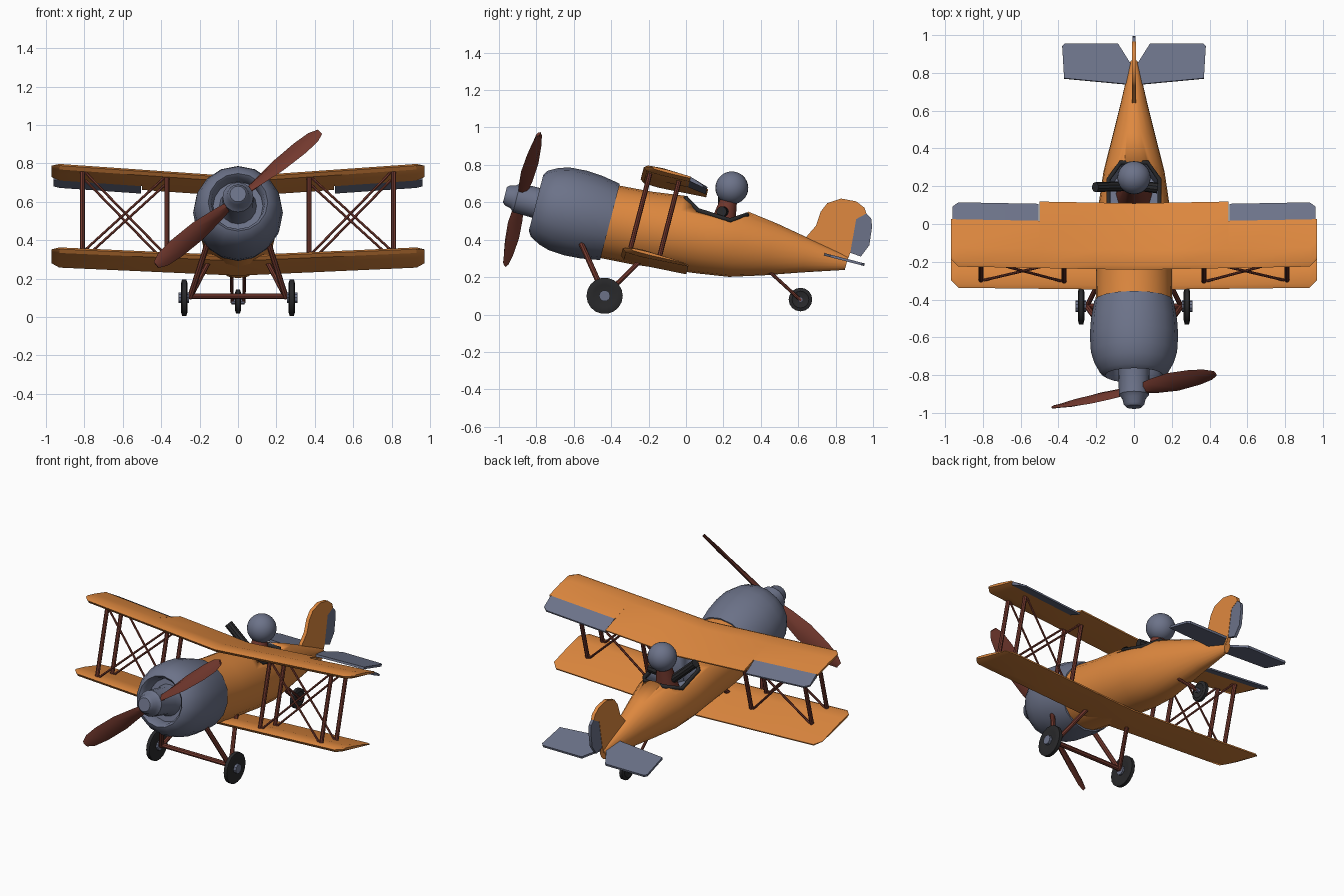
import bpy, bmesh, math
from mathutils import Matrix, Vector

if "Cube" in bpy.data.objects:
    bpy.data.objects.remove(bpy.data.objects["Cube"])

# The aircraft sits nose-up: most parts are built level, then tilted by T
T = Matrix.Translation((0, 0, .39)) @ Matrix.Rotation(-.253, 4, 'X')
I = Matrix.Identity(4)

def material(name, rgb):
    m = bpy.data.materials.new(name)
    m.diffuse_color = (*rgb, 1)
    m.use_nodes = True
    m.node_tree.nodes["Principled BSDF"].inputs["Base Color"].default_value = m.diffuse_color
    return m

ORANGE = material("orange paint", (.74, .25, .05))
GREY = material("blue grey metal", (.15, .17, .25))
BROWN = material("red brown wood", (.17, .04, .027))
BLACK = material("black rubber", (.022, .022, .024))

def finish(ob, angle=35):
    bpy.ops.object.select_all(action='DESELECT')
    ob.select_set(True)
    bpy.context.view_layer.objects.active = ob
    bpy.ops.object.shade_smooth_by_angle(angle=math.radians(angle))
    return ob

def loft(name, rings, mat, M=T, angle=35):
    """Skin a list of equal-length rings and cap both ends."""
    bm = bmesh.new()
    vs = [[bm.verts.new(M @ Vector(p)) for p in r] for r in rings]
    n = len(rings[0])
    for a, b in zip(vs, vs[1:]):
        for i in range(n):
            j = (i + 1) % n
            bm.faces.new((a[i], a[j], b[j], b[i]))
    bm.faces.new(vs[0])
    bm.faces.new(vs[-1])
    bmesh.ops.recalc_face_normals(bm, faces=bm.faces)
    me = bpy.data.meshes.new(name)
    bm.to_mesh(me)
    bm.free()
    me.materials.append(mat)
    ob = bpy.data.objects.new(name, me)
    bpy.context.collection.objects.link(ob)
    return finish(ob, angle)

def revolve(name, profile, mat, M=T, n=16):
    """Turn (y, radius) points around the y axis."""
    rings = [[(r * math.cos(2 * math.pi * k / n), y, r * math.sin(2 * math.pi * k / n))
              for k in range(n)] for y, r in profile]
    return loft(name, rings, mat, M)

def rod(name, p, q, r, mat, M=T, n=8, r2=None):
    p, q = M @ Vector(p), M @ Vector(q)
    R = Matrix.Translation(p) @ (q - p).to_track_quat('Y', 'Z').to_matrix().to_4x4()
    return revolve(name, [(0, r), ((q - p).length, r2 or r)], mat, R, n)

SIDES = (("left", -1), ("right", 1))

# Fuselage: (y, top, bottom, half width)
STATIONS = [(-.43, .20, -.20, .203), (-.25, .212, -.19, .20), (-.07, .235, -.17, .193),
            (.10, .237, -.15, .187), (.27, .24, -.125, .162), (.45, .215, -.07, .117),
            (.64, .18, -.005, .07), (.86, .14, .066, .02)]
rings = []
for y, top, bot, hw in STATIONS:
    ring = []
    for k in range(20):
        a = 2 * math.pi * k / 20
        ring.append((hw * math.cos(a), y, (top + bot) / 2 + (top - bot) / 2 * math.sin(a)))
    rings.append(ring)
fuselage = loft("fuselage", rings, ORANGE, angle=45)

# Cockpit opening cut out of the fuselage
plan = [(.06, -.06), (.135, .02), (.135, .2), (.07, .28)]
plan += [(-x, y) for x, y in reversed(plan)]
cutter = loft("cockpit_cutter", [[(x, y, z) for x, y in plan] for z in (-.02, .5)], GREY)
cutter.hide_render = True
mod = fuselage.modifiers.new("cockpit", 'BOOLEAN')
mod.operation, mod.solver, mod.object = 'DIFFERENCE', 'EXACT', cutter
mod.material_mode = 'TRANSFER'
bpy.context.view_layer.objects.active = fuselage
bpy.ops.object.modifier_apply(modifier=mod.name)
bpy.data.objects.remove(cutter)

# Cockpit rim that follows the fuselage surface
def deck(x, y):
    for a, b in zip(STATIONS, STATIONS[1:]):
        if a[0] <= y <= b[0]:
            f = (y - a[0]) / (b[0] - a[0])
            top, bot, hw = [a[i] + f * (b[i] - a[i]) for i in (1, 2, 3)]
            return (top + bot) / 2 + (top - bot) / 2 * math.sqrt(max(0, 1 - (x / hw) ** 2))

curve = bpy.data.curves.new("cockpit_rim", 'CURVE')
curve.dimensions, curve.bevel_depth, curve.bevel_resolution = '3D', .013, 1
spline = curve.splines.new('POLY')
spline.points.add(len(plan) - 1)
spline.use_cyclic_u = True
for pt, (x, y) in zip(spline.points, plan):
    pt.co = (*(T @ Vector((x, y, deck(x, y)))), 1)
curve.materials.append(BLACK)
rim = bpy.data.objects.new("cockpit_rim", curve)
bpy.context.collection.objects.link(rim)
bpy.ops.object.select_all(action='DESELECT')
rim.select_set(True)
bpy.context.view_layer.objects.active = rim
bpy.ops.object.convert(target='MESH')

# Engine cowl with recessed front, and propeller hub
revolve("engine_cowl", [(-.42, .21), (-.45, .216), (-.52, .228), (-.61, .234), (-.70, .228),
                        (-.757, .211), (-.81, .182), (-.828, .155), (-.812, .14), (-.75, .13)], GREY)
revolve("propeller_hub", [(-.74, .1), (-.79, .083), (-.935, .08), (-.955, .062),
                          (-.985, .055), (-1.0, .042)], GREY)

# Propeller blades: (radius, chord, twist in degrees)
BLADE = [(.04, .05, 55), (.13, .085, 50), (.27, .118, 42), (.42, .11, 34), (.51, .085, 28), (.557, .04, 26)]
for name, turn in (("upper", 40), ("lower", 220)):
    a = math.radians(turn)
    u, v = Vector((math.cos(a), 0, math.sin(a))), Vector((0, 1, 0))
    w = u.cross(v)
    rings = []
    for r, chord, tw in BLADE:
        t = math.radians(tw)
        c, d = w * math.cos(t) + v * math.sin(t), v * math.cos(t) - w * math.sin(t)
        th = .012 if r < .5 else .007
        o = u * r + Vector((0, -.908, 0))
        rings.append([o + c * chord * s + d * th * h for s, h in
                      ((-.5, 0), (-.25, 1), (.2, 1), (.5, 0), (.2, -1), (-.25, -1))])
    loft(name + "_propeller_blade", rings, BROWN)

# Wings
def lift(level, x):
    z0, rise = {"upper": (.26, .07), "lower": (-.165, .045)}[level]
    return z0 + rise * abs(x) / .97

def wing_ring(level, x, y0, y1, k=1, te=.004):
    z = lift(level, x) + (.008 if k < 1 else 0)
    return [(x, y, z + h * k) for y, h in
            ((y0, .002), (y0 + .02, .016), (y0 + .1, .022), (y1, te),
             (y1, -te), (y0 + .1, -.018), (y0 + .02, -.014))]

FRONT, BACK, HINGE = -.318, .045, -.062
half = {"upper": [(.2, FRONT, BACK), (.5, FRONT, BACK), (.5, FRONT, HINGE, 1, .012),
                  (.93, FRONT, HINGE, 1, .012), (.97, FRONT + .04, HINGE, .4, .012)],
        "lower": [(.2, FRONT, BACK), (.5, FRONT, BACK), (.93, FRONT, BACK),
                  (.97, FRONT + .04, BACK - .04, .4)]}
for level, st in half.items():
    span = [(-s[0], *s[1:]) for s in reversed(st)] + [(0, FRONT, BACK)] + st
    loft(level + "_wing", [wing_ring(level, *s) for s in span], ORANGE)

for side, s in SIDES:
    # Slightly drooped ailerons on the upper wing
    rings = []
    for x, y1 in ((.505, .038), (.93, .038), (.96, .015)):
        z = lift("upper", x)
        rings.append([(s * x, HINGE, z + .012), (s * x, HINGE, z - .012),
                      (s * x, y1, z - .026), (s * x, y1, z - .016)])
    loft(side + "_aileron", rings, GREY)

    # Wing struts and crossed bracing wires
    for row, y in (("front", -.278), ("rear", -.117)):
        for pos, x in (("inner", .37), ("outer", .81)):
            rod(f"{side}_{row}_{pos}_strut", (s * x, y, lift("lower", x)),
                (s * x, y, lift("upper", x)), .013, BROWN)
        for i, (xa, xb) in enumerate(((.37, .81), (.81, .37))):
            rod(f"{side}_{row}_wire_{i + 1}", (s * xa, y, lift("lower", xa)),
                (s * xb, y, lift("upper", xb)), .007, BROWN, n=6)

    # Main wheels and legs (level with the ground)
    W = Matrix.Translation((s * .28, -.435, .1)) @ Matrix.Rotation(math.pi / 2, 4, 'Z')
    revolve(side + "_wheel", [(-.013, .06), (-.017, .075), (-.011, .097), (.011, .097),
                              (.017, .075), (.013, .06)], BLACK, W, 18)
    rod(side + "_wheel_hub", (s * .255, -.435, .1), (s * .31, -.435, .1), .03, GREY, I, 10)
    rod(side + "_front_leg", (s * .16, -.56, .38), (s * .25, -.435, .1), .015, BROWN, I)
    rod(side + "_rear_leg", (s * .13, -.2, .33), (s * .25, -.435, .1), .013, BROWN, I)

    # Tail wheel fork
    rod(side + "_tail_wheel_leg", (s * .034, .44, .235), (s * .03, .615, .075), .009, BROWN, I)

    # Tailplane half
    outline = [(.008, .73), (.37, .765), (.38, .94), (.365, .955), (.085, .955), (.012, .835)]
    loft(side + "_tailplane", [[(s * x, y, z) for x, y in outline] for z in (.112, .126)], GREY)

rod("axle", (-.27, -.435, .108), (.27, -.435, .108), .015, BROWN, I)
W = Matrix.Translation((0, .612, .08)) @ Matrix.Rotation(math.pi / 2, 4, 'Z')
revolve("tail_wheel", [(-.012, .035), (-.016, .045), (-.01, .063), (.01, .063),
                       (.016, .045), (.012, .035)], BLACK, W, 16)
rod("tail_wheel_hub", (-.034, .612, .08), (.034, .612, .08), .015, GREY, I)

# Fin and rudder as thin side profiles (y, z)
def plate(name, outline, half_width, mat):
    loft(name, [[(x, y, z) for y, z in outline] for x in (-half_width, half_width)], mat, I)

plate("fin", [(.63, .40), (.695, .475), (.72, .55), (.755, .595), (.83, .62), (.91, .605), (.955, .57),
              (.965, .54), (.91, .51), (.878, .33), (.845, .24), (.80, .28)], .011, ORANGE)
plate("rudder", [(.91, .51), (.965, .54), (.99, .515), (.995, .47), (.98, .37),
                 (.935, .31), (.878, .33)], .009, GREY)

# Pilot: body, head and arms
rod("pilot_body", (0, .17, -.02), (0, .166, .27), .095, BROWN, n=12, r2=.045)
bpy.ops.mesh.primitive_uv_sphere_add(segments=24, ring_count=14, radius=.088, location=(0, .245, .677))
head = bpy.context.object
head.name = "pilot_head"
head.data.materials.append(GREY)
finish(head)
rod("pilot_left_arm", (-.05, .2, .53), (-.205, .195, .67), .026, BLACK, I, 10)
rod("pilot_right_arm", (.05, .2, .55), (.125, .19, .55), .028, BLACK, I, 10)
